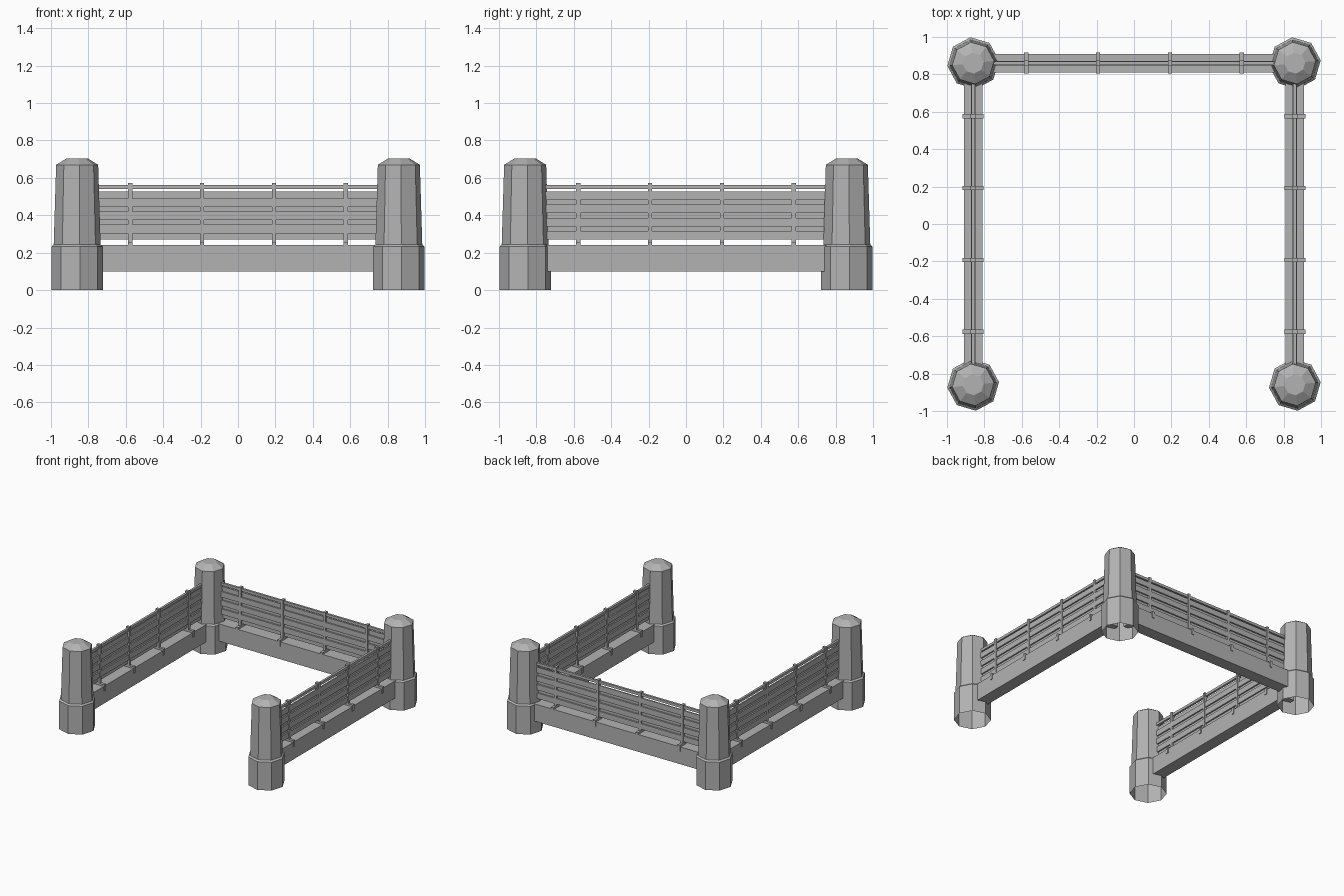
import bpy, bmesh
from math import sin, cos, pi, radians
from mathutils import Matrix, Vector

cube = bpy.data.objects.get("Cube")
if cube:
    bpy.data.objects.remove(cube, do_unlink=True)

stone = bpy.data.materials.new("grey_stone")
stone.use_nodes = True
GREY = (0.45, 0.45, 0.45, 1)
stone.diffuse_color = GREY
stone.node_tree.nodes["Principled BSDF"].inputs["Base Color"].default_value = GREY

C = 0.86  # distance of the posts and fences from the middle


def finish(name, bm, matrix):
    mesh = bpy.data.meshes.new(name)
    bmesh.ops.recalc_face_normals(bm, faces=bm.faces)
    bm.to_mesh(mesh)
    bm.free()
    mesh.materials.append(stone)
    obj = bpy.data.objects.new(name, mesh)
    obj.matrix_world = matrix
    bpy.context.collection.objects.link(obj)


def add_box(bm, x, y, z):
    """Box from (min, max) pairs."""
    size = [b - a for a, b in (x, y, z)]
    mid = Vector([(a + b) / 2 for a, b in (x, y, z)])
    bmesh.ops.create_cube(bm, size=1, matrix=Matrix.Translation(mid) @ Matrix.Diagonal((*size, 1)))


def pillar(name, x, y):
    """Eight-sided tapered pillar, open underneath."""
    profile = [(0.139, 0), (0.139, 0.232), (0.126, 0.243), (0.113, 0.67), (0.056, 0.705)]
    bm = bmesh.new()
    rings = []
    for r, z in profile:
        angles = [radians(6) + i * pi / 4 for i in range(8)]
        rings.append([bm.verts.new((r * cos(a), r * sin(a), z)) for a in angles])
    for low, high in zip(rings, rings[1:]):
        for i in range(8):
            j = (i + 1) % 8
            bm.faces.new((low[i], low[j], high[j], high[i]))
    bm.faces.new(rings[-1])
    finish(name, bm, Matrix.Translation((x, y, 0)))


def fence(side, angle):
    """One fence, laid out along x with its outer side at +y, then turned."""
    turn = Matrix.Rotation(radians(angle), 4, "Z") @ Matrix.Translation((0, C, 0))
    span = (-0.78, 0.78)

    # Footing beam
    bm = bmesh.new()
    add_box(bm, span, (-0.05, 0.05), (0.1, 0.242))
    finish(side + "_beam", bm, turn)

    # Staggered slats on the outer and inner sides, and the thin top rail
    bm = bmesh.new()
    for i in range(4):
        z = 0.27 + i * 0.0705
        add_box(bm, span, (0.001, 0.012), (z, z + 0.046))
        if i < 3:
            add_box(bm, span, (-0.012, -0.001), (z + 0.034, z + 0.08))
    finish(side + "_slats", bm, turn)
    bm = bmesh.new()
    add_box(bm, span, (-0.009, 0.009), (0.54, 0.562))
    finish(side + "_top_rail", bm, turn)

    # Uprights with brackets gripping the beam
    bm = bmesh.new()
    for i in range(4):
        x = -0.576 + i * 0.384
        wide = (x - 0.011, x + 0.011)
        add_box(bm, wide, (-0.016, 0.016), (0.24, 0.572))
        add_box(bm, wide, (-0.056, 0.056), (0.205, 0.258))
    finish(side + "_uprights", bm, turn)


for px, xname in ((-C, "right"), (C, "left")):
    for py, yname in ((-C, "front"), (C, "back")):
        pillar(yname + "_" + xname + "_pillar", px, py)

for side, angle in (("back", 0), ("right", 90), ("left", -90)):
    fence(side, angle)
